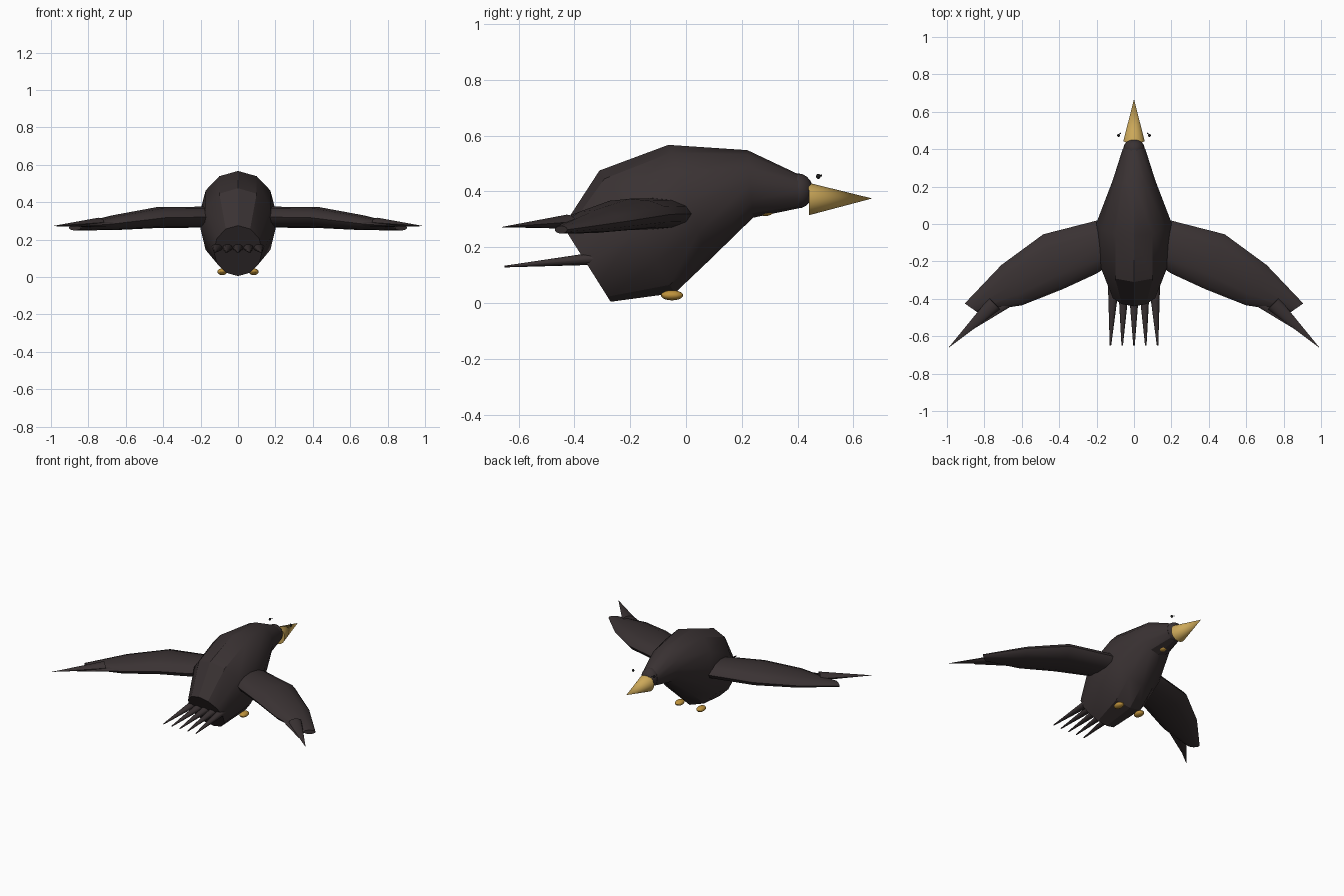
import bpy, bmesh, math
from mathutils import Vector, Matrix

cube = bpy.data.objects.get("Cube")
if cube:
    bpy.data.objects.remove(cube)


def material(name, rgb):
    mat = bpy.data.materials.new(name)
    mat.use_nodes = True
    mat.diffuse_color = (*rgb, 1)
    mat.node_tree.nodes["Principled BSDF"].inputs["Base Color"].default_value = (*rgb, 1)
    return mat


PLUMAGE = material("dark plumage", (0.042, 0.032, 0.033))
BEAK = material("beak gold", (0.60, 0.39, 0.10))
FEET = material("feet amber", (0.52, 0.29, 0.045))
BLACK = material("eye black", (0.012, 0.012, 0.012))


def finish(name, bm, mat, angle=30):
    bmesh.ops.recalc_face_normals(bm, faces=bm.faces)
    mesh = bpy.data.meshes.new(name)
    bm.to_mesh(mesh)
    bm.free()
    mesh.materials.append(mat)
    obj = bpy.data.objects.new(name, mesh)
    bpy.context.collection.objects.link(obj)
    bpy.ops.object.select_all(action="DESELECT")
    obj.select_set(True)
    bpy.context.view_layer.objects.active = obj
    bpy.ops.object.shade_smooth_by_angle(angle=math.radians(angle))
    return obj


def loft(name, rings, sides, mat, angle=30):
    """Each ring is an ellipse given by centre and two half axes."""
    bm = bmesh.new()
    loops = []
    for c, u, v in rings:
        turns = [math.tau * i / sides for i in range(sides)]
        loops.append([bm.verts.new(c + u * math.cos(t) + v * math.sin(t)) for t in turns])
    for a, b in zip(loops, loops[1:]):
        for i in range(sides):
            j = (i + 1) % sides
            bm.faces.new((a[i], a[j], b[j], b[i]))
    bm.faces.new(loops[0])
    bm.faces.new(loops[-1])
    return finish(name, bm, mat, angle)


def spike(name, base, tip, radius, mat, flat=1.0, end=0.0, sides=12):
    base, tip = Vector(base), Vector(tip)
    axis = tip - base
    bm = bmesh.new()
    place = Matrix.Translation((base + tip) / 2) @ axis.to_track_quat("Z", "Y").to_matrix().to_4x4()
    bmesh.ops.create_cone(bm, cap_ends=True, segments=sides, radius1=radius,
                          radius2=end, depth=axis.length, matrix=place)
    for v in bm.verts:  # flatten vertically about the axis
        t = (v.co - base).dot(axis) / axis.length_squared
        mid = base.z + axis.z * t
        v.co.z = mid + (v.co.z - mid) * flat
    return finish(name, bm, mat, 40)


def ball(name, centre, size, mat):
    bm = bmesh.new()
    place = Matrix.Translation(centre) @ Matrix.Diagonal((*size, 1))
    bmesh.ops.create_uvsphere(bm, u_segments=16, v_segments=10, radius=1, matrix=place)
    return finish(name, bm, mat)


# Body: tilted rings from the rump to the neck (bottom y, z, top y, z, half width)
body = []
for by, bz, ty, tz, w in [(-0.27, 0.005, -0.44, 0.275, 0.13),
                          (-0.04, 0.036, -0.31, 0.475, 0.20),
                          (0.08, 0.15, -0.063, 0.567, 0.20),
                          (0.24, 0.306, 0.22, 0.548, 0.115),
                          (0.405, 0.34, 0.40, 0.463, 0.06)]:
    low, high = Vector((0, by, bz)), Vector((0, ty, tz))
    body.append(((low + high) / 2, Vector((w, 0, 0)), (high - low) / 2))
loft("body", body, 12, PLUMAGE)

# Head, beak and chin
ball("head", (0, 0.40, 0.402), (0.058, 0.056, 0.063), PLUMAGE)
spike("beak", (0, 0.44, 0.373), (0, 0.667, 0.375), 0.058, BEAK, sides=32)
ball("chin_patch", (0, 0.285, 0.335), (0.025, 0.032, 0.023), FEET)

# Tail feathers, fanned slightly
for i in range(-2, 3):
    spike(f"tail_feather_{i + 3}", (i * 0.054, -0.30, 0.162), (i * 0.063, -0.65, 0.131),
          0.032, PLUMAGE, flat=0.75, end=0.004)

for side, s in (("left", 1), ("right", -1)):
    # Wing: leading x, y, trailing x, y, centre height, half thickness
    wing = []
    for lx, ly, tx, ty, z, h in [(0.10, 0.03, 0.10, -0.20, 0.32, 0.055),
                                 (0.20, 0.018, 0.20, -0.265, 0.32, 0.056),
                                 (0.485, -0.055, 0.38, -0.348, 0.318, 0.056),
                                 (0.71, -0.22, 0.60, -0.435, 0.292, 0.041),
                                 (0.905, -0.425, 0.84, -0.47, 0.263, 0.014)]:
        lead, trail = Vector((s * lx, ly, z)), Vector((s * tx, ty, z))
        wing.append(((lead + trail) / 2, (lead - trail) / 2, Vector((0, 0, h))))
    loft(side + "_wing", wing, 12, PLUMAGE, 40)

    # Wing tip feathers
    spike(side + "_long_feather", (s * 0.745, -0.425, 0.292), (s * 0.995, -0.665, 0.272),
          0.042, PLUMAGE, flat=0.6)
    spike(side + "_short_feather", (s * 0.66, -0.405, 0.285), (s * 0.88, -0.575, 0.27),
          0.032, PLUMAGE, flat=0.5)

    # Feet and eyes
    ball(side + "_foot", (s * 0.084, -0.05, 0.028), (0.026, 0.04, 0.018), FEET)
    ball(side + "_eye", (s * 0.082, 0.474, 0.454), (0.008, 0.008, 0.009), BLACK)
    ball(side + "_pupil", (s * 0.073, 0.484, 0.457), (0.004, 0.004, 0.004), BLACK)
